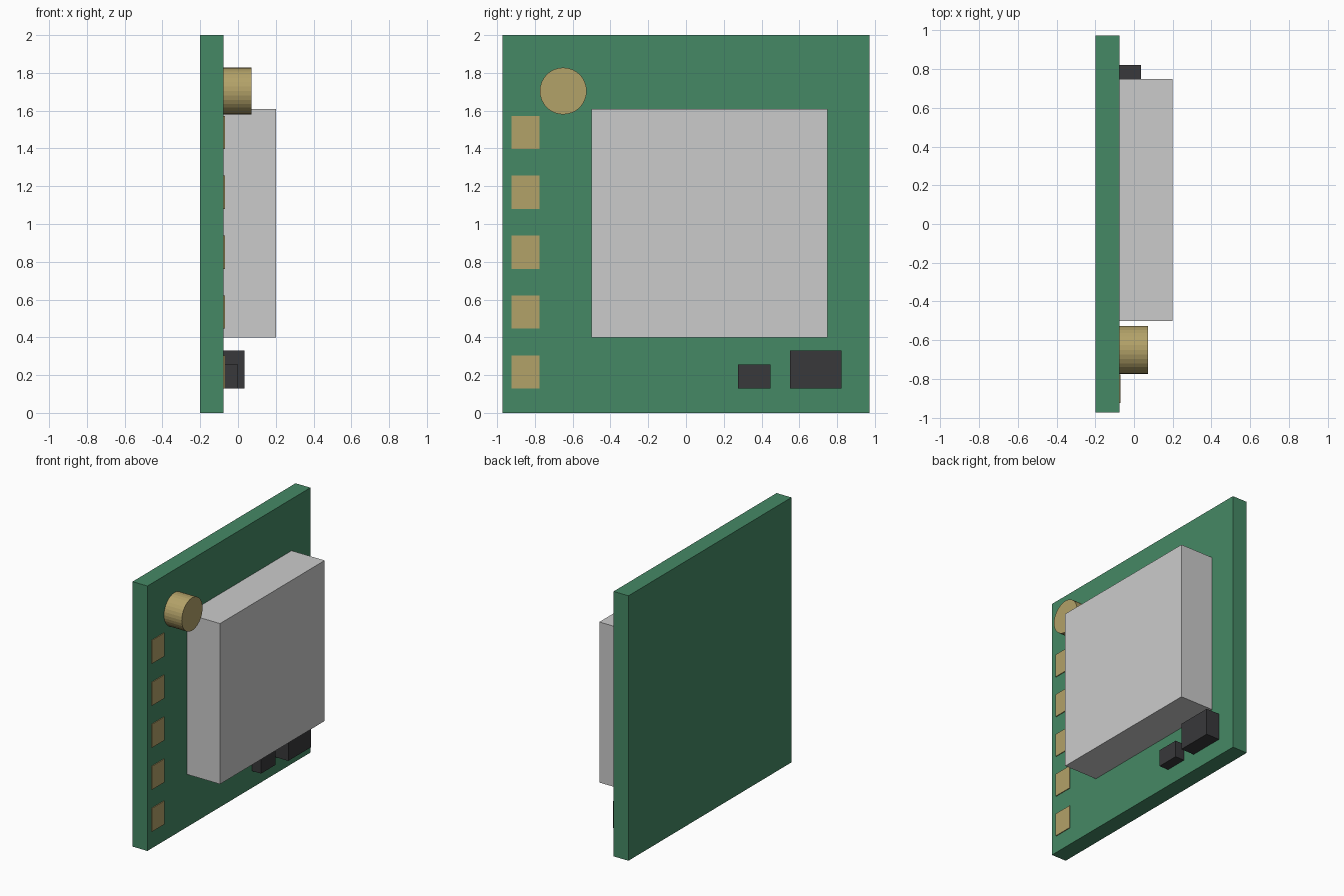
import bpy, bmesh
from mathutils import Matrix

if "Cube" in bpy.data.objects:
    bpy.data.objects.remove(bpy.data.objects["Cube"])

FACE = -0.076  # component side of the board


def material(name, rgb):
    m = bpy.data.materials.new(name)
    m.diffuse_color = (*rgb, 1)
    m.use_nodes = True
    m.node_tree.nodes["Principled BSDF"].inputs["Base Color"].default_value = m.diffuse_color
    return m


GREEN = material("board_green", (0.06, 0.25, 0.13))
GOLD = material("gold", (0.45, 0.36, 0.14))
BLACK = material("chip_black", (0.04, 0.04, 0.043))


def add(name, bm, mat):
    me = bpy.data.meshes.new(name)
    bm.to_mesh(me)
    bm.free()
    ob = bpy.data.objects.new(name, me)
    bpy.context.collection.objects.link(ob)
    if mat:
        me.materials.append(mat)
    return ob


def box(name, x, y, z, mat=None):
    """Box from (min, max) ranges."""
    bm = bmesh.new()
    size = [r[1] - r[0] for r in (x, y, z)]
    mid = [(r[0] + r[1]) / 2 for r in (x, y, z)]
    bmesh.ops.create_cube(bm, size=1, matrix=Matrix.Translation(mid) @ Matrix.Diagonal((*size, 1)))
    return add(name, bm, mat)


# circuit board
box("circuit_board", (-0.2, FACE), (-0.972, 0.972), (0, 2), GREEN)

# metal shield can
box("shield_can", (FACE, 0.2), (-0.5, 0.748), (0.398, 1.61))

# small surface-mount parts
box("large_chip", (FACE, 0.035), (0.55, 0.822), (0.128, 0.33), BLACK)
box("small_chip", (FACE, 0.0), (0.275, 0.447), (0.128, 0.255), BLACK)

# row of contact pads
for i in range(5):
    z = 0.217 + i * 0.317
    box(f"contact_pad_{i + 1}", (FACE, -0.07), (-0.925, -0.776), (z - 0.088, z + 0.088), GOLD)

# round antenna connector, axis along x
bm = bmesh.new()
length = 0.072 - FACE
bmesh.ops.create_cone(
    bm, cap_ends=True, segments=32, radius1=0.124, radius2=0.124, depth=length,
    matrix=Matrix.Translation((FACE + length / 2, -0.65, 1.704)) @ Matrix.Rotation(1.5707963, 4, 'Y'))
add("antenna_connector", bm, GOLD)
